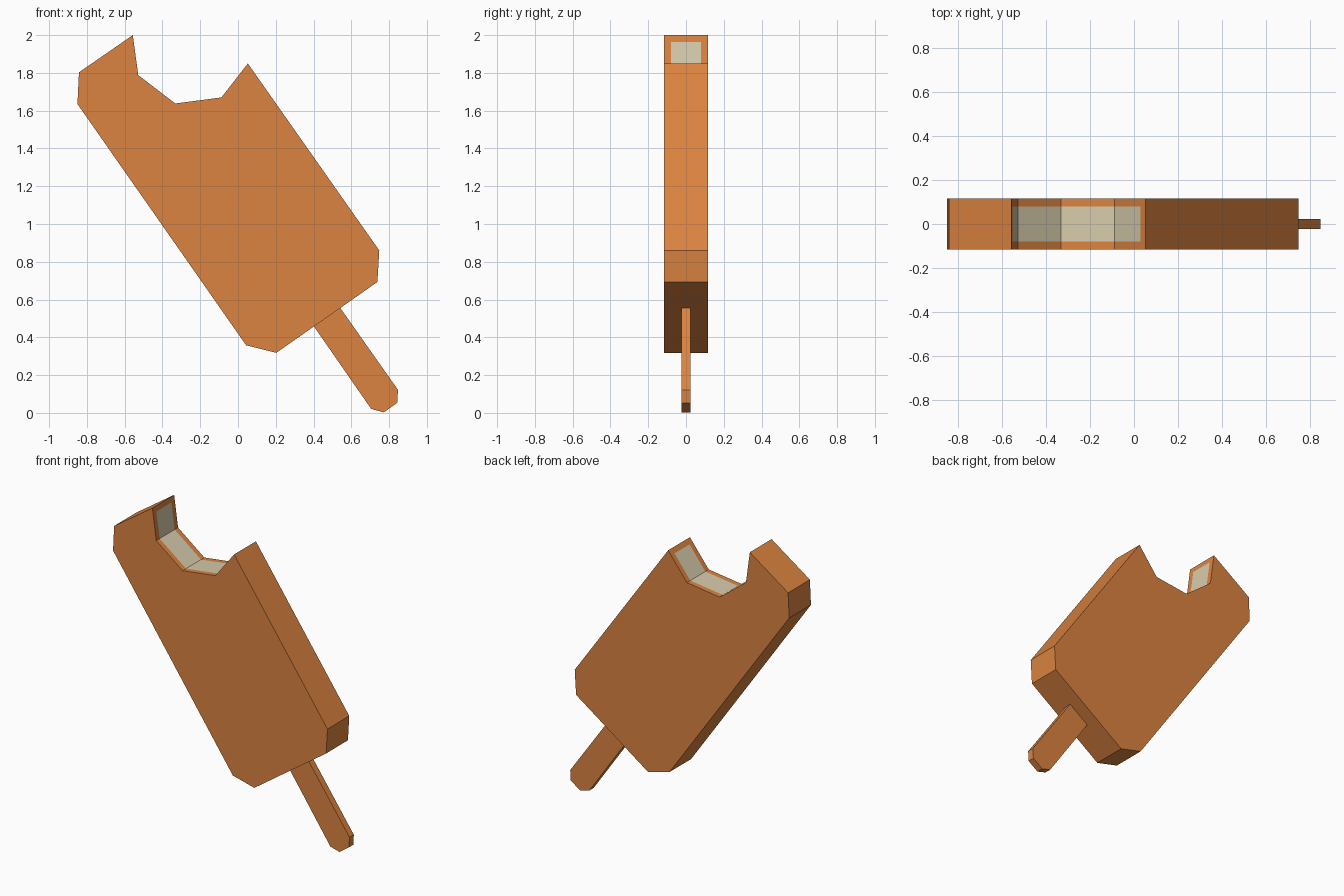
import bpy, bmesh

if "Cube" in bpy.data.objects:
    bpy.data.objects.remove(bpy.data.objects["Cube"])


def material(name, colour):
    m = bpy.data.materials.new(name)
    m.diffuse_color = (*colour, 1)
    m.use_nodes = True
    m.node_tree.nodes["Principled BSDF"].inputs["Base Color"].default_value = m.diffuse_color
    return m


coating = material("orange coating", (0.708, 0.227, 0.051))
cream = material("cream filling", (0.68, 0.60, 0.41))


def slab(name, profile, half, bite=0):
    """Extrude an x-z profile along y; the first `bite` side faces get a cream inset."""
    bm = bmesh.new()
    front = [bm.verts.new((x, -half, z)) for x, z in profile]
    back = [bm.verts.new((x, half, z)) for x, z in profile]
    n = len(profile)
    bm.faces.new(front)
    bm.faces.new(back[::-1])
    sides = [bm.faces.new((front[i], back[i], back[(i + 1) % n], front[(i + 1) % n]))
             for i in range(n)]
    bmesh.ops.recalc_face_normals(bm, faces=bm.faces[:])
    if bite:
        bmesh.ops.inset_region(bm, faces=sides[:bite], thickness=0.036,
                               use_even_offset=True, use_boundary=True)
        for f in sides[:bite]:
            f.material_index = 1
    mesh = bpy.data.meshes.new(name)
    bm.to_mesh(mesh)
    bm.free()
    mesh.materials.append(coating)
    mesh.materials.append(cream)
    ob = bpy.data.objects.new(name, mesh)
    bpy.context.collection.objects.link(ob)
    return ob


# Ice bar: the bite edge comes first, then clockwise round the outline
slab("ice_bar", [(-0.557, 2.0), (-0.528, 1.788), (-0.332, 1.638), (-0.088, 1.67),
                 (0.052, 1.85), (0.748, 0.86), (0.738, 0.693), (0.203, 0.318),
                 (0.043, 0.358), (-0.85, 1.635), (-0.842, 1.803)], 0.116, bite=4)

# Stick with a blunted end, starting just inside the bar
slab("stick", [(0.39, 0.475), (0.53, 0.572), (0.847, 0.122), (0.843, 0.053),
               (0.772, 0.003), (0.705, 0.021)], 0.023)
